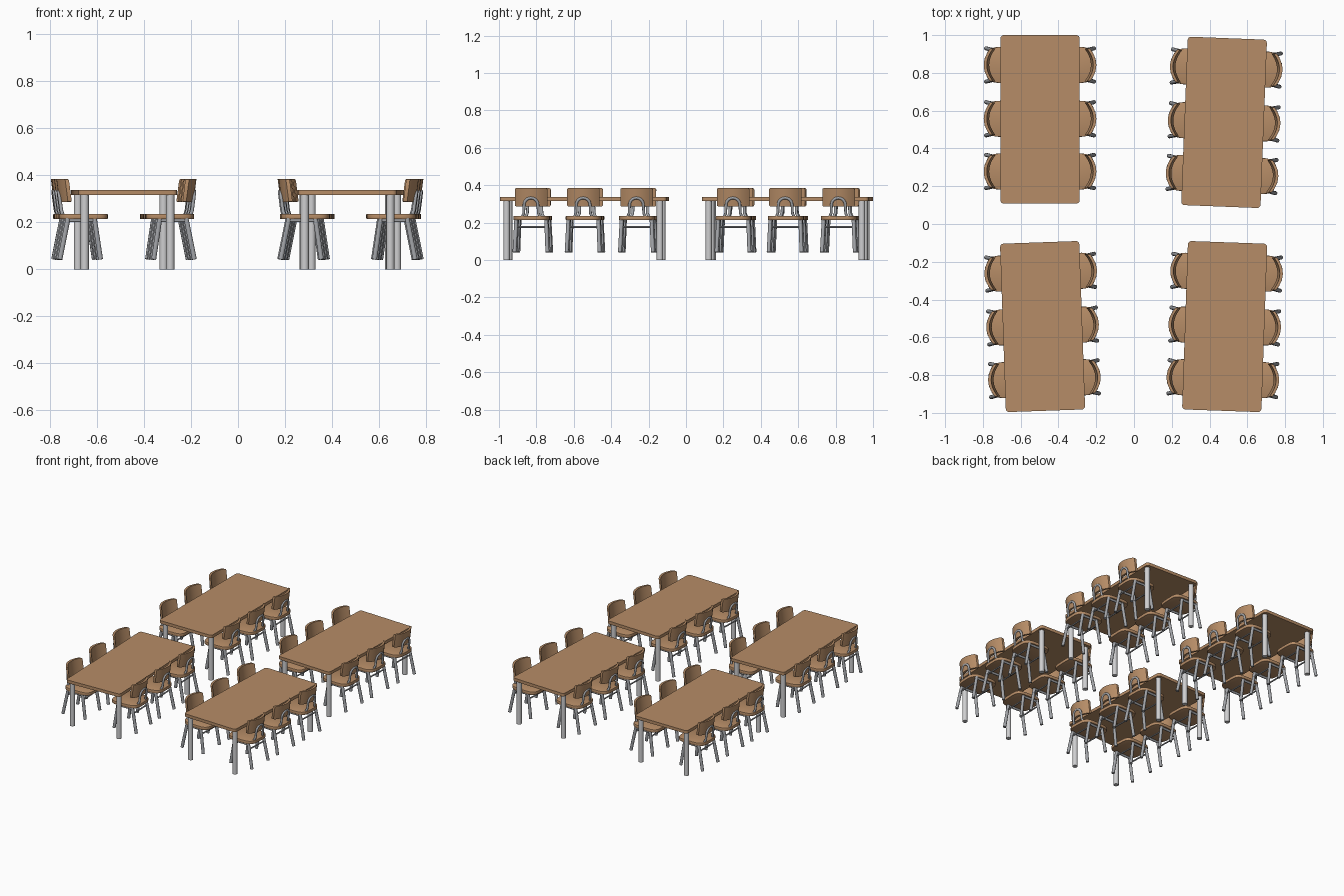
import bpy, bmesh, math
from mathutils import Matrix

if "Cube" in bpy.data.objects:
    bpy.data.objects.remove(bpy.data.objects["Cube"])


def material(name, rgb):
    m = bpy.data.materials.new(name)
    m.diffuse_color = (*rgb, 1)
    m.use_nodes = True
    m.node_tree.nodes["Principled BSDF"].inputs["Base Color"].default_value = m.diffuse_color
    return m


WOOD = material("brown wood", (0.47, 0.265, 0.135))
STEEL = material("light steel", (0.62, 0.62, 0.63))
DARK = material("grey tube", (0.36, 0.37, 0.39))


def finish(me, mat):
    me.materials.clear()
    me.materials.append(mat)
    me.shade_smooth()
    me.set_sharp_from_angle(angle=math.radians(35))
    return me


def slab(name, outline, z0, z1, mat, bevel=0.0):
    """Extrude a flat outline between two heights."""
    bm = bmesh.new()
    f = bm.faces.new([bm.verts.new((x, y, z0)) for x, y in outline])
    ext = bmesh.ops.extrude_face_region(bm, geom=[f])
    for v in ext["geom"]:
        if isinstance(v, bmesh.types.BMVert):
            v.co.z = z1
    bmesh.ops.recalc_face_normals(bm, faces=bm.faces)
    if bevel:
        rim = [e for e in bm.edges if abs(e.verts[0].co.z - e.verts[1].co.z) < 1e-6]
        bmesh.ops.bevel(bm, geom=rim, offset=bevel, segments=2, profile=0.5, affect='EDGES')
    me = bpy.data.meshes.new(name)
    bm.to_mesh(me)
    bm.free()
    return finish(me, mat)


def tubes(name, paths, mat):
    """Sweep round tubes along (radius, points) paths into one mesh."""
    cu = bpy.data.curves.new(name, 'CURVE')
    cu.dimensions = '3D'
    cu.bevel_depth = 1.0
    cu.bevel_resolution = 6
    cu.use_fill_caps = True
    for r, pts in paths:
        sp = cu.splines.new('POLY')
        sp.points.add(len(pts) - 1)
        for p, co in zip(sp.points, pts):
            p.co = (*co, 1)
            p.radius = r
    ob = bpy.data.objects.new(name, cu)
    bpy.context.collection.objects.link(ob)
    bpy.context.view_layer.update()
    deps = bpy.context.evaluated_depsgraph_get()
    me = bpy.data.meshes.new_from_object(ob.evaluated_get(deps))
    bpy.data.objects.remove(ob)
    return finish(me, mat)


def rounded_rect(hx, hy, r, n=4):
    pts = []
    for k, (sx, sy) in enumerate([(1, 1), (-1, 1), (-1, -1), (1, -1)]):
        for i in range(n + 1):
            a = math.pi / 2 * (k + i / n)
            pts.append((sx * (hx - r) + r * math.cos(a), sy * (hy - r) + r * math.sin(a)))
    return pts


def seat_outline():
    """Rounded square, squarer towards the front (low x)."""
    pts = []
    for i in range(40):
        a = 2 * math.pi * i / 40
        c, s = math.cos(a), math.sin(a)
        e = 2 / (3.6 if c > 0 else 4.5)
        pts.append((0.184 + 0.104 * math.copysign(abs(c) ** e, c),
                    0.096 * math.copysign(abs(s) ** e, s)))
    return pts


def backrest_mesh():
    """Curved, slightly reclined panel with rounded corners."""
    bm = bmesh.new()
    rings, n, half = [], 16, 0.087
    for i in range(n + 1):
        t = -math.cos(math.pi * i / n)
        y = half * t
        d = max(0.0, abs(y) - (half - 0.008)) / 0.008
        inset = 0.008 * (1 - math.sqrt(max(0.0, 1 - d * d)))
        ring = []
        for z, th in [(0.286 + inset, 0), (0.384 - inset, 0), (0.384 - inset, 0.016), (0.286 + inset, 0.016)]:
            x = 0.298 - 0.13 * (0.384 - z) - 0.034 * t * t - th
            ring.append(bm.verts.new((x, y, z)))
        rings.append(ring)
    for a, b in zip(rings, rings[1:]):
        for j in range(4):
            k = (j + 1) % 4
            bm.faces.new((a[j], a[k], b[k], b[j]))
    bm.faces.new(rings[0])
    bm.faces.new(rings[-1])
    bmesh.ops.recalc_face_normals(bm, faces=bm.faces)
    me = bpy.data.meshes.new("backrest")
    bm.to_mesh(me)
    bm.free()
    return finish(me, WOOD)


# Table parts
HX, HY = 0.21, 0.446
table_top = slab("table_top", rounded_rect(HX, HY, 0.018), 0.315, 0.337, WOOD)
table_legs = tubes("table_legs", [(0.0175, [(sx * 0.182, sy * 0.41, 0), (sx * 0.182, sy * 0.41, 0.318)])
                                  for sx in (-1, 1) for sy in (-1, 1)], STEEL)

# Chair parts, with the back towards +x
seat = slab("seat", seat_outline(), 0.213, 0.236, WOOD, 0.004)
backrest = backrest_mesh()
paths = []
for s in (-1, 1):
    # splayed legs joined by a rail under the seat
    paths.append((0.0105, [(0.113, s * 0.088, 0.042), (0.139, s * 0.08, 0.216)]))
    paths.append((0.0105, [(0.286, s * 0.088, 0.042), (0.251, s * 0.08, 0.216)]))
    paths.append((0.008, [(0.139, s * 0.08, 0.208), (0.251, s * 0.08, 0.208)]))
# stretchers between the left and right legs
for x in (0.133, 0.259):
    paths.append((0.005, [(x, -0.08, 0.176), (x, 0.08, 0.176)]))
# arch carrying the backrest
arch = [(0.270, -0.05, 0.225), (0.278, -0.039, 0.25)]
for i in range(13):
    a = math.pi * (1 - i / 12)
    z = 0.295 + 0.037 * math.sin(a)
    arch.append((0.284 + 0.13 * (z - 0.295), 0.037 * math.cos(a), z))
arch += [(0.278, 0.039, 0.25), (0.270, 0.05, 0.225)]
paths.append((0.0075, arch))
chair_frame = tubes("chair_frame", paths, DARK)


def place(name, me, mat):
    ob = bpy.data.objects.new(name, me)
    ob.matrix_world = mat
    bpy.context.collection.objects.link(ob)


# Four tables, each with three chairs on both long sides
for cx, cy, rot in [(-0.4975, 0.554, 0), (0.477, 0.538, -0.039),
                    (-0.484, -0.543, 0.035), (0.480, -0.543, -0.035)]:
    base = Matrix.Translation((cx, cy, 0)) @ Matrix.Rotation(rot, 4, 'Z')
    place("table_top", table_top, base)
    place("table_legs", table_legs, base)
    for y in (0.288, 0.003, -0.276):
        for turn in (0, math.pi):
            m = base @ Matrix.Translation((0, y, 0)) @ Matrix.Rotation(turn, 4, 'Z')
            place("seat", seat, m)
            place("backrest", backrest, m)
            place("chair_frame", chair_frame, m)
